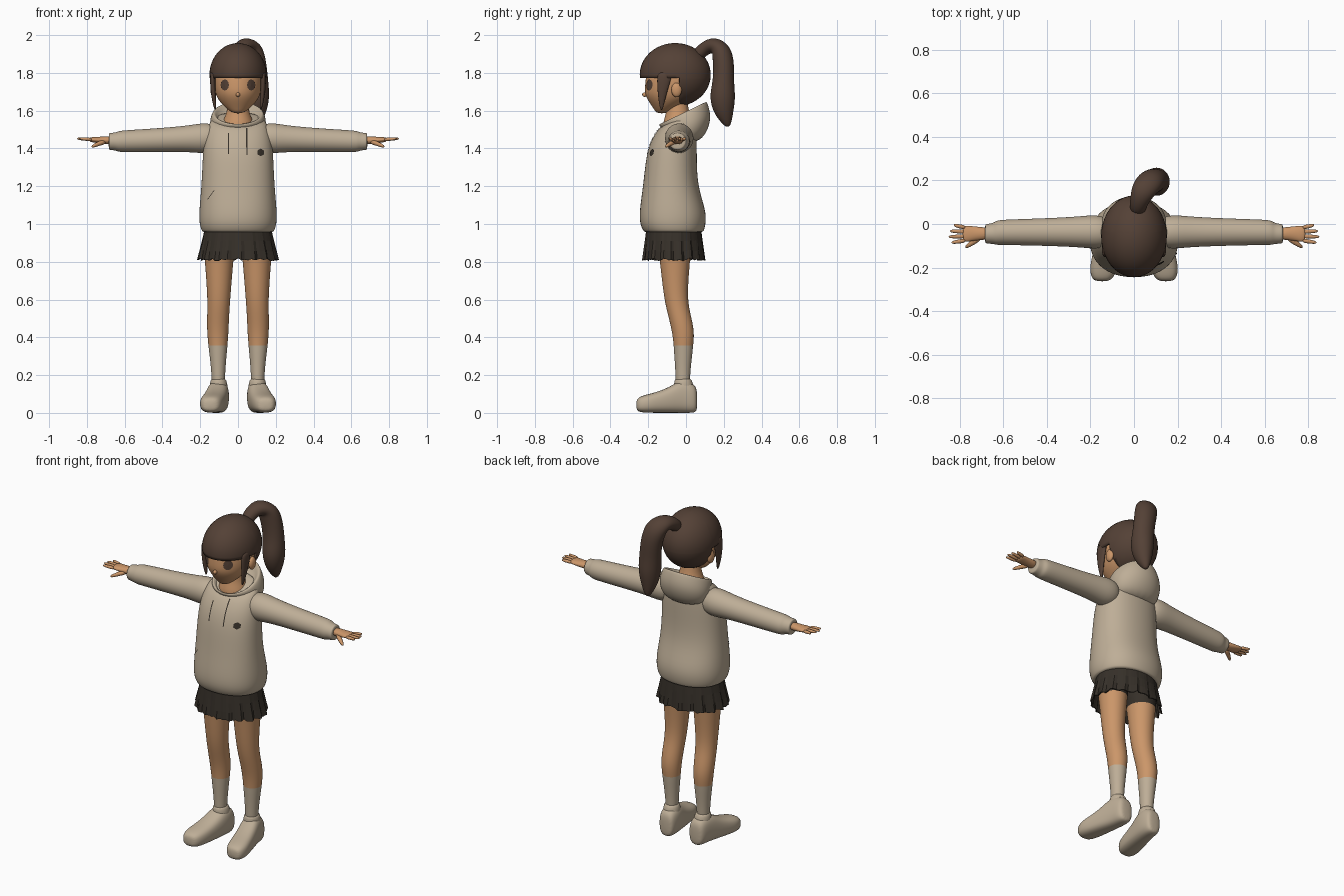
import bpy, bmesh, math, random
from mathutils import Vector, Matrix

random.seed(4)
if "Cube" in bpy.data.objects:
    bpy.data.objects.remove(bpy.data.objects["Cube"])

X, Y, Z = Vector((1, 0, 0)), Vector((0, 1, 0)), Vector((0, 0, 1))


def material(name, *rgb):
    lin = [((c / 255 + 0.055) / 1.055) ** 2.4 for c in rgb] + [1]
    m = bpy.data.materials.new(name)
    m.use_nodes = True
    m.diffuse_color = lin
    m.node_tree.nodes["Principled BSDF"].inputs["Base Color"].default_value = lin
    return m


BEIGE = material("beige cloth", 190, 174, 151)
SKIN = material("skin", 203, 150, 105)
HAIR = material("brown hair", 84, 65, 54)
DARK = material("dark cloth", 54, 48, 41)


def finish(name, bm, mats, mirror=False, levels=0, smooth=True):
    bmesh.ops.recalc_face_normals(bm, faces=bm.faces)
    mesh = bpy.data.meshes.new(name)
    bm.to_mesh(mesh)
    bm.free()
    for p in mesh.polygons:
        p.use_smooth = smooth
    ob = bpy.data.objects.new(name, mesh)
    bpy.context.collection.objects.link(ob)
    for m in mats:
        mesh.materials.append(m)
    if mirror:
        ob.modifiers.new("Mirror", "MIRROR")
    if levels:
        ob.modifiers.new("Subdivision", "SUBSURF").levels = levels
        ob.modifiers["Subdivision"].render_levels = levels
    return ob


def loft(name, rings, mats, axis=None, u=X, mirror=False, n=16, power=1, rule=None, levels=2):
    """Rings are x, y, z, two radii and an optional forward tilt."""
    bm, loops = bmesh.new(), []
    grow = 6 / (4 + 2 * math.cos(math.tau / n))
    for i, r in enumerate(rings):
        c = Vector(r[:3])
        a, b = Vector(rings[max(i - 1, 0)][:3]), Vector(rings[min(i + 1, len(rings) - 1)][:3])
        t = axis or (b - a).normalized()
        side = (u - t * u.dot(t)).normalized()
        up = t.cross(side)
        tilt = r[5] if len(r) > 5 else 0
        loop = []
        for k in range(n):
            ang = math.tau * k / n
            cs, sn = (math.copysign(abs(f(ang)) ** power, f(ang)) for f in (math.cos, math.sin))
            p = c + (side * cs * r[3] + up * sn * r[4]) * grow
            p.z += tilt * sn * r[4]
            loop.append(bm.verts.new(p))
        loops.append(loop)
    for la, lb in zip(loops, loops[1:]):
        for k in range(n):
            bm.faces.new((la[k], la[k - 1], lb[k - 1], lb[k]))
    bm.faces.new(loops[0])
    bm.faces.new(loops[-1])
    if rule:
        for f in bm.faces:
            f.material_index = rule(f.calc_center_median())
    return finish(name, bm, mats, mirror, levels)


def ball(name, centre, radii, mat, mirror=False):
    bm = bmesh.new()
    bmesh.ops.create_uvsphere(bm, u_segments=16, v_segments=10, radius=1)
    bm.transform(Matrix.Translation(centre) @ Matrix.Diagonal((*radii, 1)))
    return finish(name, bm, [mat], mirror)


def patch(name, x, z, w, h, mat, target, sides=0, turn=0):
    """Flat plate laid onto the front of another part."""
    bm = bmesh.new()
    if sides:
        bmesh.ops.create_circle(bm, cap_ends=True, cap_tris=True, segments=sides, radius=1)
    else:
        bmesh.ops.create_grid(bm, x_segments=1, y_segments=8, size=1)
    bm.transform(Matrix.Translation((x, -0.5, z)) @ Matrix.Rotation(turn, 4, "Y")
                 @ Matrix.Rotation(math.pi / 2, 4, "X") @ Matrix.Diagonal((w, h, 1, 1)))
    ob = finish(name, bm, [mat], smooth=False)
    s = ob.modifiers.new("Lay on", "SHRINKWRAP")
    s.target, s.wrap_method, s.wrap_mode = target, "PROJECT", "ABOVE_SURFACE"
    s.use_project_y, s.use_positive_direction, s.offset = True, True, 0.005


# Hoodie: body, hood and sleeves
body = loft("hoodie_body", [
    (0, -.065, .955, .18, .148), (0, -.065, .96, .19, .158), (0, -.07, 1, .204, .174),
    (0, -.07, 1.07, .205, .176), (0, -.083, 1.2, .192, .143), (0, -.078, 1.35, .186, .134),
    (0, -.065, 1.45, .18, .122, .1), (0, -.055, 1.53, .155, .1, .4),
    (0, -.04, 1.565, .12, .09, .5)], [BEIGE], Z, power=.9)
loft("hood", [
    (0, 0, 1.43, .1, .06), (0, .01, 1.47, .14, .1, .1), (0, .01, 1.53, .152, .125, .3),
    (0, -.015, 1.578, .14, .13, .45), (0, -.015, 1.592, .128, .122, .5),
    (0, -.02, 1.58, .115, .11, .5), (0, -.02, 1.54, .09, .09, .45)], [BEIGE], Z)
loft("sleeve", [
    (.1, -.04, 1.455, .06, .06), (.17, -.036, 1.455, .08, .084), (.25, -.036, 1.452, .07, .07),
    (.4, -.037, 1.445, .063, .063), (.6, -.038, 1.438, .058, .058), (.632, -.04, 1.437, .056, .055),
    (.647, -.044, 1.437, .047, .047), (.68, -.045, 1.437, .045, .045),
    (.685, -.045, 1.437, .04, .04)], [BEIGE], X, Y, mirror=True)
patch("right_drawstring", -.05, 1.425, .003, .055, DARK, body)
patch("left_drawstring", .046, 1.435, .003, .07, DARK, body)
patch("chest_badge", .118, 1.378, .02, .02, DARK, body, sides=6)
patch("pocket_seam", -.14, 1.155, .0015, .03, DARK, body, turn=.6)

# Hands
loft("palm", [
    (.66, -.045, 1.443, .028, .024), (.72, -.043, 1.443, .03, .019), (.76, -.045, 1.446, .037, .015),
    (.79, -.045, 1.447, .036, .011)], [SKIN], X, Y, mirror=True)
for i, (spread, tip) in enumerate([(.012, .83), (.004, .85), (-.003, .856), (-.01, .842)]):
    y = -.016 - .02 * i
    loft("finger_%d" % (i + 1), [
        (.77, y, 1.447, .01, .01), (.81, y + spread / 2, 1.45, .0095, .009),
        (tip, y + spread, 1.452, .006, .006)], [SKIN], X, Y, mirror=True, n=8, levels=1)
loft("thumb", [
    (.7, -.055, 1.437, .014, .014), (.74, -.085, 1.425, .013, .012),
    (.778, -.11, 1.407, .007, .007)], [SKIN], u=Y, mirror=True, n=8, levels=1)

# Skirt with pleats
bm, rows, n = bmesh.new(), [], 72
drop = [random.uniform(-.008, .008) for _ in range(n)]
for t in (0, .35, .7, 1):
    row = []
    for k in range(n):
        a = math.tau * k / n
        fold = 1 + .07 * t * ((k % 4) / 3 - .6)
        row.append(bm.verts.new(((.178 + .034 * t) * fold * math.cos(a),
                                 -.065 + (.146 + .018 * t) * fold * math.sin(a),
                                 .965 - .152 * t + drop[k] * t)))
    rows.append(row)
for ra, rb in zip(rows, rows[1:]):
    for k in range(n):
        bm.faces.new((ra[k], ra[k - 1], rb[k - 1], rb[k]))
finish("skirt", bm, [DARK], smooth=False).modifiers.new("Thickness", "SOLIDIFY").thickness = .006

# Legs with shorts, bare skin and socks by height
loft("leg", [
    (.098, -.06, .95, .09, .1), (.1, -.06, .85, .08, .085), (.1, -.06, .835, .078, .083),
    (.1, -.058, .78, .073, .077), (.101, -.056, .6, .059, .06), (.106, -.03, .5, .058, .06),
    (.107, -.013, .42, .056, .058), (.106, -.014, .345, .049, .05), (.106, -.014, .335, .048, .05),
    (.104, -.017, .2, .034, .037), (.104, -.017, .1, .034, .037)],
    [SKIN, BEIGE, DARK], Z, mirror=True, rule=lambda c: 2 if c.z > .84 else 1 if c.z < .342 else 0)

# Shoes
loft("shoe", [
    (.098, .06, .066, .03, .05), (.1, .046, .076, .048, .075), (.102, 0, .086, .055, .085),
    (.108, -.04, .084, .058, .083), (.118, -.09, .068, .06, .067), (.13, -.15, .056, .062, .055),
    (.14, -.2, .05, .063, .049), (.145, -.245, .045, .052, .041),
    (.147, -.264, .042, .03, .026)], [BEIGE], -Y, mirror=True, power=.75)
loft("shoe_collar", [
    (.102, -.01, .11, .052, .058), (.103, -.014, .165, .044, .048),
    (.104, -.016, .185, .037, .041)], [BEIGE], Z, mirror=True)

# Neck, face, nose, ears and eyes
loft("neck", [
    (0, -.04, 1.48, .1, .09), (0, -.04, 1.55, .078, .078), (0, -.045, 1.6, .054, .055),
    (0, -.05, 1.7, .052, .055)], [SKIN], Z)
face = loft("face", [
    (0, -.13, 1.585, .025, .026), (0, -.115, 1.61, .06, .056), (0, -.09, 1.65, .1, .108),
    (0, -.075, 1.69, .12, .144), (0, -.066, 1.74, .128, .15), (0, -.06, 1.8, .125, .15),
    (0, -.06, 1.88, .09, .11)], [SKIN], Z)
ball("nose", (0, -.218, 1.685), (.011, .014, .012), SKIN)
ball("ear", (.13, -.05, 1.71), (.016, .028, .038), SKIN, mirror=True)
for side, name in ((1, "left_eye"), (-1, "right_eye")):
    patch(name, side * .067, 1.736, .021, .029, HAIR, face, sides=12)

# Hair cap, cut open around the face
bm = bmesh.new()
bmesh.ops.create_uvsphere(bm, u_segments=40, v_segments=24, radius=1)
bm.transform(Matrix.Translation((0, -.057, 1.79)) @ Matrix.Diagonal((.151, .188, .168, 1)))
for co, no in (((0, 0, 1.772), Z), ((0, -.035, 0), Y)):
    bmesh.ops.bisect_plane(bm, geom=bm.verts[:] + bm.edges[:] + bm.faces[:], plane_co=co, plane_no=no)
gone = [f for f in bm.faces
        if f.calc_center_median().z < 1.772 and f.calc_center_median().y < -.035]
bmesh.ops.delete(bm, geom=gone, context="FACES")
finish("hair_cap", bm, [HAIR]).modifiers.new("Thickness", "SOLIDIFY").thickness = .012

# Side locks and ponytail
loft("side_lock", [
    (.134, -.11, 1.81, .014, .045), (.134, -.12, 1.74, .014, .032), (.129, -.128, 1.67, .012, .02),
    (.12, -.13, 1.6, .005, .006)], [HAIR], Z, mirror=True, n=10)
loft("ponytail", [
    (.015, .05, 1.88, .035, .035), (.02, .095, 1.93, .04, .036), (.04, .15, 1.952, .056, .046),
    (.07, .19, 1.92, .066, .055), (.09, .2, 1.84, .062, .056), (.1, .198, 1.75, .06, .055),
    (.105, .192, 1.67, .063, .07), (.102, .2, 1.59, .048, .052),
    (.1, .22, 1.53, .02, .022), (.1, .222, 1.515, .008, .008)], [HAIR])
